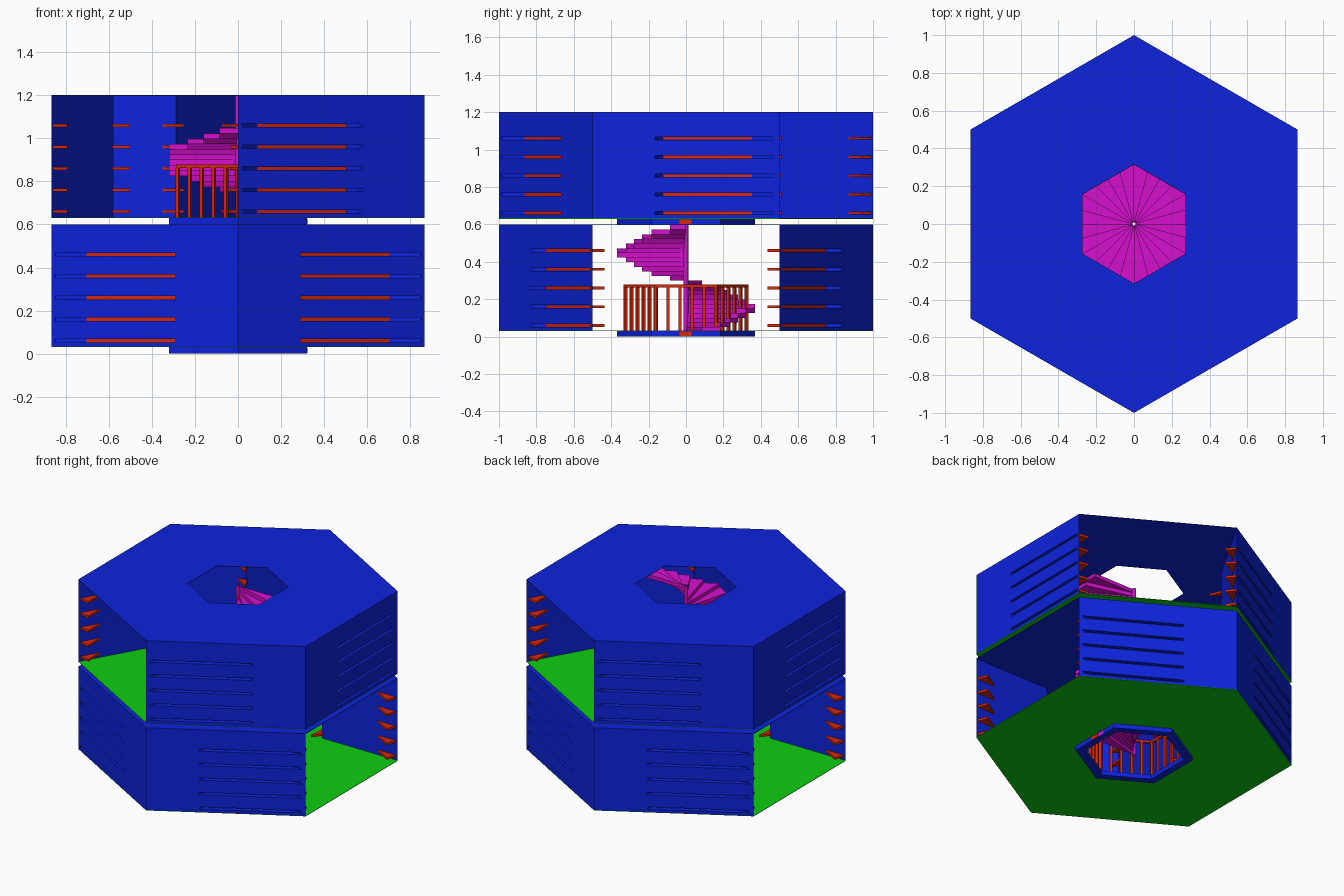
import bpy, bmesh, math
from mathutils import Matrix, Vector

if "Cube" in bpy.data.objects:
    bpy.data.objects.remove(bpy.data.objects["Cube"])


def material(name, rgb):
    m = bpy.data.materials.new(name)
    m.diffuse_color = (*rgb, 1)
    m.use_nodes = True
    m.node_tree.nodes["Principled BSDF"].inputs["Base Color"].default_value = m.diffuse_color
    return m


BLUE = material("blue", (0.004, 0.017, 0.72))
GREEN = material("green", (0.004, 0.62, 0.005))
RED = material("red", (0.70, 0.02, 0.003))
MAGENTA = material("magenta", (0.68, 0.005, 0.62))


def hexagon(r):
    return [(r * math.cos(math.radians(30 + 60 * k)),
             r * math.sin(math.radians(30 + 60 * k))) for k in range(6)]


def prism(bm, pts, z0, z1):
    lo = [bm.verts.new((x, y, z0)) for x, y in pts]
    hi = [bm.verts.new((x, y, z1)) for x, y in pts]
    bm.faces.new(lo[::-1])
    bm.faces.new(hi)
    n = len(pts)
    for i in range(n):
        j = (i + 1) % n
        bm.faces.new((lo[i], lo[j], hi[j], hi[i]))


def ring(bm, outer, inner, z0, z1):
    loops = [[bm.verts.new((x, y, z)) for x, y in pts]
             for pts, z in ((outer, z0), (outer, z1), (inner, z1), (inner, z0))]
    n = len(outer)
    for a in range(4):
        p, q = loops[a], loops[(a + 1) % 4]
        for i in range(n):
            j = (i + 1) % n
            bm.faces.new((p[i], p[j], q[j], q[i]))


def mesh_from(bm, name, mat):
    bmesh.ops.recalc_face_normals(bm, faces=bm.faces)
    me = bpy.data.meshes.new(name)
    bm.to_mesh(me)
    bm.free()
    me.materials.append(mat)
    return me


def add(name, me):
    ob = bpy.data.objects.new(name, me)
    bpy.context.collection.objects.link(ob)
    return ob


def placed_copy(name, me, matrix, mat):
    bm = bmesh.new()
    bm.from_mesh(me)
    bm.transform(matrix)
    if matrix.determinant() < 0:
        bmesh.ops.reverse_faces(bm, faces=bm.faces)
    new = bpy.data.meshes.new(name)
    bm.to_mesh(new)
    bm.free()
    new.materials.clear()
    new.materials.append(mat)
    return add(name, new)


# Triangular wall block: x runs along the outer wall, y points inward
SHELF_Z = [0.06 + 0.1 * k for k in range(5)]
HALF = 0.008
bm = bmesh.new()
prism(bm, [(0, 0), (1, 0), (0.5, 0.2887)], 0.033, 0.597)
wall = add("wall_template", mesh_from(bm, "wall_template", BLUE))

# Slots cut through the outer face behind the shelves
bm = bmesh.new()
for z in SHELF_Z:
    prism(bm, [(0.02, -0.02), (0.677, -0.02), (0.623, 0.075),
               (0.145, 0.075), (0.02, 0.003)], z - HALF, z + HALF)
cutter = add("slot_cutter", mesh_from(bm, "slot_cutter", BLUE))
cutter.hide_render = True
mod = wall.modifiers.new("slots", 'BOOLEAN')
mod.operation = 'DIFFERENCE'
mod.solver = 'EXACT'
mod.object = cutter
bpy.context.view_layer.update()
wall_mesh = bpy.data.meshes.new_from_object(
    wall.evaluated_get(bpy.context.evaluated_depsgraph_get()))
bpy.data.objects.remove(wall)
bpy.data.objects.remove(cutter)

# Shelves: recessed back plate, corner tip and inner tip
bm = bmesh.new()
for z in SHELF_Z:
    h = HALF - 0.0005
    prism(bm, [(0.147, 0.072), (0.624, 0.072), (0.624, 0.08), (0.147, 0.08)], z - h, z + h)
    prism(bm, [(0.012, 0.007), (0.0, 0.075), (0.13, 0.075)], z - h, z + h)
    prism(bm, [(0.49, 0.28), (0.5, 0.364), (0.558, 0.25)], z - h, z + h)
shelf_mesh = mesh_from(bm, "shelf_template", RED)

# Four walls per storey; the upper storey is turned by 60 degrees
c = math.sqrt(3) / 2
to_corner = Matrix.Translation((c, 0.5, 0)) @ Matrix.Rotation(math.radians(150), 4, 'Z')
for level, storey in enumerate(("lower", "upper")):
    place = Matrix.Translation((0, 0, 0.6 * level)) @ Matrix.Rotation(math.radians(60 * level), 4, 'Z')
    for sx in (1, -1):
        for sy in (1, -1):
            m = place @ Matrix.Diagonal((sx, sy, 1, 1)) @ to_corner
            placed_copy(storey + "_wall", wall_mesh, m, BLUE)
            placed_copy(storey + "_shelves", shelf_mesh, m, RED)

# Floors, ceilings, shaft rims, railings and stairs
HOLE, RIM, STEP = 0.315, 0.37, 0.0248
for level, storey in enumerate(("lower", "upper")):
    base = 0.6 * level

    bm = bmesh.new()
    ring(bm, hexagon(1), hexagon(0.33), base + 0.03, base + 0.033)
    add(storey + "_floor", mesh_from(bm, "floor", GREEN))

    bm = bmesh.new()
    ring(bm, hexagon(1), hexagon(HOLE), base + 0.597, base + 0.6)
    add(storey + "_ceiling", mesh_from(bm, "ceiling", BLUE))

    bm = bmesh.new()
    ring(bm, hexagon(RIM), hexagon(HOLE), base, base + 0.031)
    add(storey + "_shaft_rim", mesh_from(bm, "shaft_rim", BLUE))

    # small plate on the side of the rim
    bm = bmesh.new()
    prism(bm, [(0.318, -0.035), (0.323, -0.035), (0.323, 0.03), (0.318, 0.03)],
          base + 0.003, base + 0.026)
    add(storey + "_rim_plate", mesh_from(bm, "rim_plate", RED))

    # railing with five bars per side
    bm = bmesh.new()
    ring(bm, hexagon(0.333), hexagon(0.314), base + 0.263, base + 0.278)
    corners = [Vector(p) for p in hexagon(0.3235)]
    for k in range(6):
        a, b = corners[k], corners[(k + 1) % 6]
        t = (b - a).normalized() * 0.008
        n = Vector((-t.y, t.x))
        for i in range(5):
            p = a.lerp(b, i / 5)
            prism(bm, [p - t - n, p + t - n, p + t + n, p - t + n],
                  base + 0.03, base + 0.264)
    add(storey + "_railing", mesh_from(bm, "railing", RED))

    # spiral of 24 steps trimmed to the hexagon
    bm = bmesh.new()
    for i in range(24):
        pts = []
        for deg in (15 * i, 15 * (i + 1)):
            a = math.radians(deg)
            off = math.radians((deg + 30) % 60 - 30)
            r = RIM * c / math.cos(off)
            pts.append([(q * math.cos(a), q * math.sin(a)) for q in (0.011, r)])
        z = base + 0.001 + STEP * i
        prism(bm, [pts[0][0], pts[0][1], pts[1][1], pts[1][0]], z, z + STEP)
    add(storey + "_spiral_steps", mesh_from(bm, "spiral_steps", MAGENTA))

# Hollow central pole
bm = bmesh.new()
circle = [(math.cos(math.tau * k / 16), math.sin(math.tau * k / 16)) for k in range(16)]
ring(bm, [(x * 0.013, y * 0.013) for x, y in circle],
     [(x * 0.009, y * 0.009) for x, y in circle], 0.0, 1.2)
add("stair_pole", mesh_from(bm, "stair_pole", MAGENTA))
